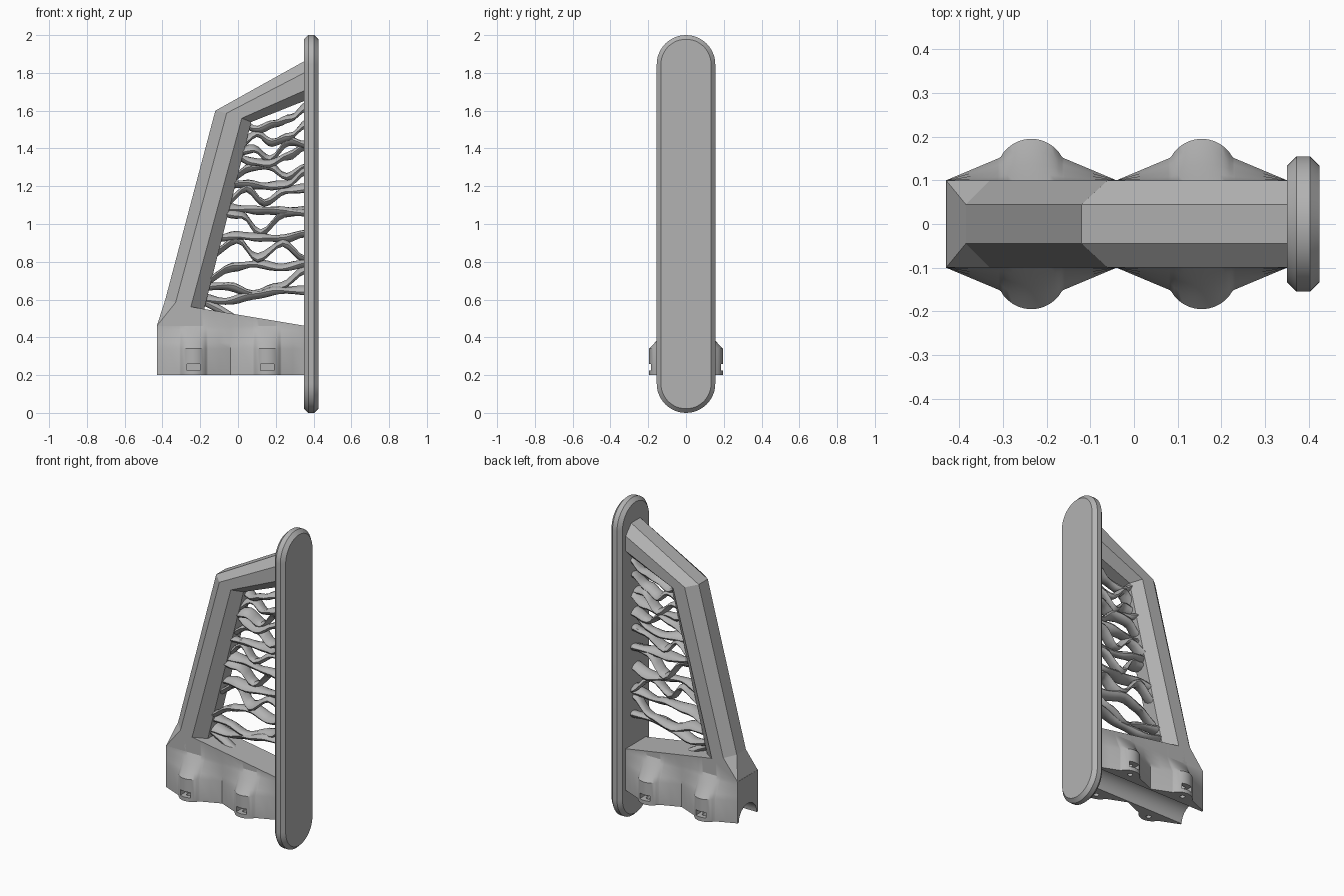
import bpy
import bmesh
from math import sin, cos, pi, sqrt
from mathutils import Matrix

old = bpy.data.objects.get("Cube")
if old:
    bpy.data.objects.remove(old)

GREY = (0.45, 0.45, 0.45, 1)
grey = bpy.data.materials.new("plain grey")
grey.use_nodes = True
grey.diffuse_color = GREY
grey.node_tree.nodes["Principled BSDF"].inputs["Base Color"].default_value = GREY


def finish(name, bm, angle=0.5):
    bmesh.ops.recalc_face_normals(bm, faces=bm.faces)
    mesh = bpy.data.meshes.new(name)
    bm.to_mesh(mesh)
    bm.free()
    mesh.materials.append(grey)
    ob = bpy.data.objects.new(name, mesh)
    bpy.context.collection.objects.link(ob)
    smooth(ob, angle)
    return ob


def smooth(ob, angle):
    bpy.ops.object.select_all(action="DESELECT")
    ob.select_set(True)
    bpy.context.view_layer.objects.active = ob
    bpy.ops.object.shade_smooth_by_angle(angle=angle)


def add_loft(bm, sections):
    """Skin closed rings of equal size and cap both ends."""
    rings = [[bm.verts.new(p) for p in ring] for ring in sections]
    for a, b in zip(rings, rings[1:]):
        for i in range(len(a)):
            j = (i + 1) % len(a)
            bm.faces.new((a[i], a[j], b[j], b[i]))
    bm.faces.new(rings[0])
    bm.faces.new(rings[-1])


def loft(name, sections, angle=0.5):
    bm = bmesh.new()
    add_loft(bm, sections)
    return finish(name, bm, angle)


# End plate: chamfered stadium
def stadium(x, r, n=24):
    ring = []
    for centre, start in ((1.845, 0), (0.155, pi)):
        for i in range(n + 1):
            a = start + pi * i / n
            ring.append((x, r * cos(a), centre + r * sin(a)))
    return ring


loft("end_plate", [stadium(0.35, 0.133), stadium(0.372, 0.155),
                   stadium(0.403, 0.155), stadium(0.425, 0.133)])

# Frame bar: eight-sided section, mitred at the elbow
FLAT, SIDE = 0.045, 0.1


def bar_ring(outer, outer_side, inner_side, inner):
    rail = [(outer, FLAT), (outer_side, SIDE), (inner_side, SIDE), (inner, FLAT)]
    half = [(p[0], y, p[1]) for p, y in rail]
    return half + [(x, -y, z) for x, y, z in reversed(half)]


foot = bar_ring((-0.385, 0.6), (-0.33, 0.585), (-0.25, 0.56), (-0.18, 0.545))
elbow = bar_ring((-0.12, 1.6), (-0.06, 1.587), (0.02, 1.56), (0.07, 1.54))
tip = bar_ring((0.36, 1.867), (0.36, 1.805), (0.36, 1.71), (0.36, 1.655))
loft("frame_bar", [[(x, y, z - 0.1) for x, y, z in foot], foot, elbow, tip], 0.1)

# Bar root: blends the bar into the end of the base
bm = bmesh.new()
root = foot + [(x, s * SIDE, 0.46) for x in (-0.43, -0.25) for s in (-1, 1)]
bmesh.ops.convex_hull(bm, input=[bm.verts.new(p) for p in root])
finish("bar_root", bm, 0.1)

# Base: two rounded bulges on each side, tapering to the bar width
LOBES = (-0.235, 0.155)
REACH = 0.195


def half_width(d):
    flare = SIDE + (REACH - abs(d)) * 0.42
    dome = 0.115 + sqrt(max(0, 0.08 ** 2 - d * d))
    return max(flare, dome) if abs(d) < 0.08 else flare


def base_ring(x, w):
    top = min(0.56, 0.518 - x / 6, 0.46 + (x + 0.43) * 0.55)
    half = [(w, 0.2), (w, 0.34)]
    for t in (0.3, 0.6, 0.85, 1):
        half.append((w + (SIDE - w) * t, 0.34 + 0.12 * t ** 1.15))
    half.append((SIDE, top + 0.002))
    return [(x, y, z) for y, z in half] + [(x, -y, z) for y, z in reversed(half)]


stations = []
for c in LOBES:
    offsets = [-REACH, -0.135] + [0.076 * sin(pi * i / 16) for i in range(-8, 9)] + [0.135]
    stations += [base_ring(c + d, half_width(d)) for d in offsets]
stations += [base_ring(0.35, SIDE), base_ring(0.36, SIDE)]
base = loft("base", stations)


def cut(target, build):
    bm = bmesh.new()
    build(bm)
    cutter = finish("cutter", bm)
    cutter.hide_render = True
    mod = target.modifiers.new("cut", "BOOLEAN")
    mod.operation = "DIFFERENCE"
    mod.solver = "EXACT"
    mod.object = cutter
    bpy.context.view_layer.objects.active = target
    bpy.ops.object.modifier_apply(modifier=mod.name)
    bpy.data.objects.remove(cutter)


def cylinder(r, depth, matrix):
    return lambda bm: bmesh.ops.create_cone(
        bm, cap_ends=True, segments=32, radius1=r, radius2=r, depth=depth, matrix=matrix)


def box(x, y, z, sx, sy, sz):
    m = Matrix.Translation((x, y, z)) @ Matrix.Diagonal((sx, sy, sz, 1))
    return lambda bm: bmesh.ops.create_cube(bm, size=1, matrix=m)


# Half-round channel under the base, then nut slots and screw holes
channel = Matrix.Translation((0, 0, 0.198)) @ Matrix.Rotation(pi / 2, 4, "Y")
cut(base, cylinder(0.09, 1.2, channel))
for c in LOBES:
    for s in (-1, 1):
        cut(base, box(c, s * 0.18, 0.242, 0.07, 0.09, 0.035))
        cut(base, cylinder(0.015, 0.2, Matrix.Translation((c, s * 0.15, 0.2))))
smooth(base, 0.5)

# Web: wavy strands that touch and part, heights in hundredths
ROWS = [
    (61, 59, 62, 65, 65), (67, 67, 63, 67, 76), (69, 77, 79, 77, 79),
    (83, 92, 82, 90, 81), (92, 94, 93, 92, 95), (106, 105, 95, 106, 106),
    (109, 108, 107, 107, 107), (110, 119, 111, 118, 119), (121, 121, 120, 121, 128),
    (123, 130, 131, 125, 130), (136, 133, 132, 136, 141), (138, 140, 134, 144, 142),
    (141, 148, 143, 146, 153), (153, 150, 153, 156, 162)]


def strand(bm, row, k, steps=4):
    sections = []
    spans = len(row) - 1
    for i in range(spans * steps + 1):
        j = min(i // steps, spans - 1)
        f = i / steps - j
        f = f * f * (3 - 2 * f)
        z = (row[j] + (row[j + 1] - row[j]) * f) / 100
        start = -0.22 + (z - 0.55) * 0.25
        x = start + (0.36 - start) * i / (spans * steps)
        drift = 0.015 * sin(k * 2 + i * 0.5)
        thick = 0.021 + 0.003 * sin(i * 1.3 + k)
        ring = []
        for n in range(10):
            a = 2 * pi * n / 10
            y = 0.04 * cos(a)
            ring.append((x, y + drift, z + thick * sin(a) + 0.25 * y * cos(k + i * 0.4)))
        sections.append(ring)
    add_loft(bm, sections)


bm = bmesh.new()
for k, row in enumerate(ROWS):
    strand(bm, row, k)
finish("web_strands", bm, 0.8)

# Short stay joining the web to the base
bm = bmesh.new()
stay = [(-0.2, 0.6), (-0.1, 0.55), (-0.02, 0.5)]
add_loft(bm, [[(x + 0.012 * sin(a), 0.03 * cos(a), z + 0.018 * sin(a))
               for a in (2 * pi * n / 10 for n in range(10))] for x, z in stay])
finish("web_stay", bm, 0.8)
